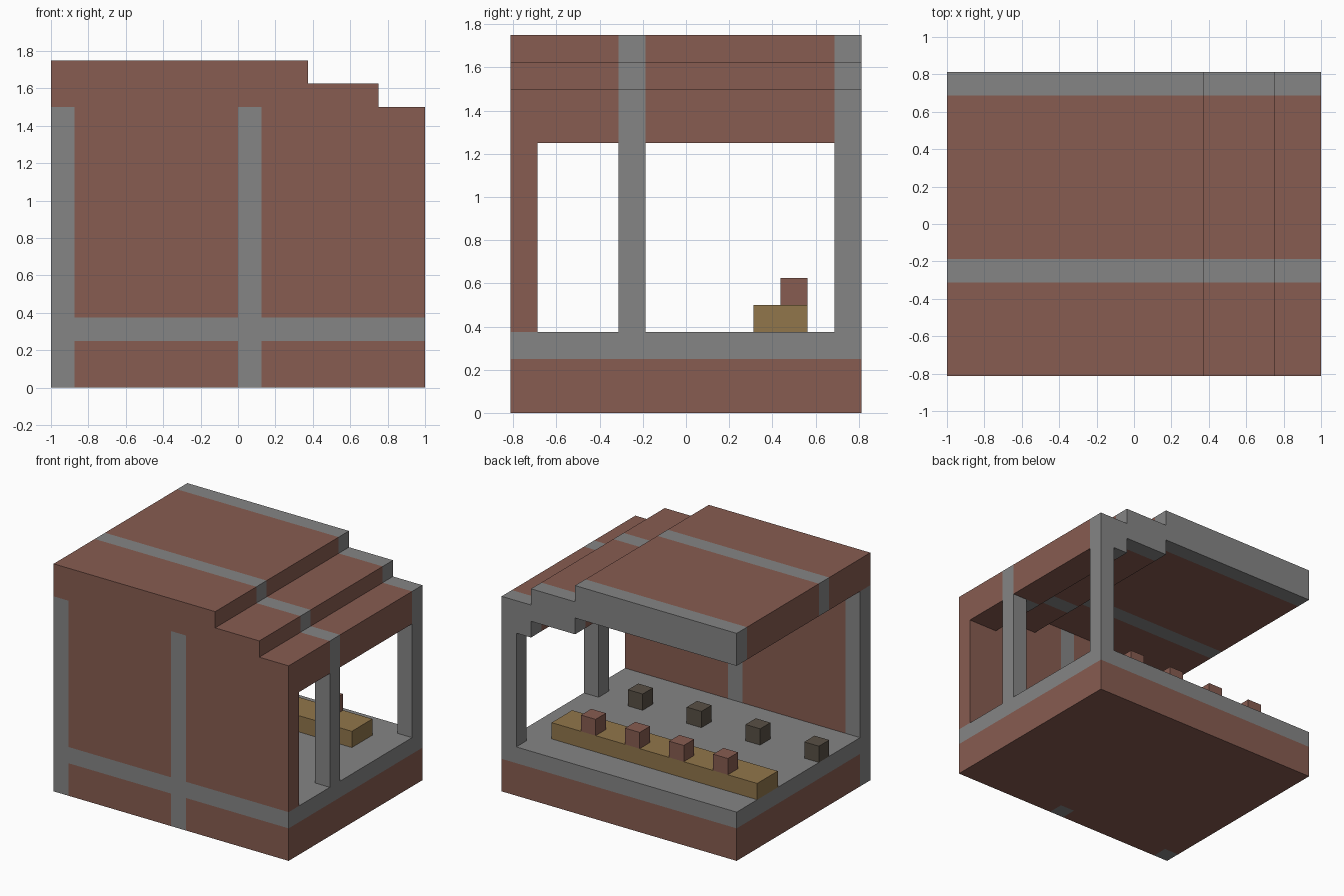
import bpy, bmesh
from mathutils import Vector

cube = bpy.data.objects.get("Cube")
if cube:
    bpy.data.objects.remove(cube, do_unlink=True)

U = 0.125                     # building module
X, Y = 1.0, 6.5 * U           # half width and half depth


def material(name, rgb):
    mat = bpy.data.materials.new(name)
    mat.use_nodes = True
    mat.diffuse_color = (*rgb, 1)
    for node in mat.node_tree.nodes:
        if node.type == 'BSDF_PRINCIPLED':
            node.inputs["Base Color"].default_value = (*rgb, 1)
    return mat


BROWN = material("red_brown", (0.242, 0.107, 0.082))
GREY = material("stone_grey", (0.235, 0.235, 0.235))
TAN = material("tan_wood", (0.283, 0.181, 0.07))
DARK = material("dark_wood", (0.098, 0.08, 0.06))


def prism(name, profile, y0, y1, mats, cuts=(), rule=None):
    """Extrude an (x, z) outline along y, cut it, then colour faces by a rule."""
    bm = bmesh.new()
    face = bm.faces.new([bm.verts.new((x, y0, z)) for x, z in profile])
    out = bmesh.ops.extrude_face_region(bm, geom=[face])
    moved = [v for v in out["geom"] if isinstance(v, bmesh.types.BMVert)]
    bmesh.ops.translate(bm, verts=moved, vec=(0, y1 - y0, 0))
    for axis, value in cuts:
        normal = Vector((axis == 'x', axis == 'y', axis == 'z'))
        bmesh.ops.bisect_plane(bm, geom=bm.verts[:] + bm.edges[:] + bm.faces[:],
                               plane_co=normal * value, plane_no=normal)
    bmesh.ops.recalc_face_normals(bm, faces=bm.faces[:])
    if rule:
        for f in bm.faces:
            f.material_index = int(rule(f.calc_center_bounds()))
    mesh = bpy.data.meshes.new(name)
    bm.to_mesh(mesh)
    bm.free()
    for mat in mats:
        mesh.materials.append(mat)
    obj = bpy.data.objects.new(name, mesh)
    bpy.context.collection.objects.link(obj)
    return obj


def box(name, x0, x1, y0, y1, z0, z1, mats, **kw):
    return prism(name, [(x0, z0), (x1, z0), (x1, z1), (x0, z1)], y0, y1, mats, **kw)


# Levels and shared lines
FLOOR_LOW, FLOOR = 2 * U, 3 * U
WALL_IN = -Y + U              # inner face of the front wall
MID0, MID1 = -2.5 * U, -1.5 * U   # middle beam
STEP_A, STEP_B = 3 * U, 6 * U     # roof steps
underside = [(-X, 12 * U), (STEP_A, 12 * U), (STEP_A, 11 * U),
             (STEP_B, 11 * U), (STEP_B, 10 * U), (X, 10 * U)]
topside = [(x, z + 2 * U) for x, z in reversed(underside)]
post_cuts = [('x', -X + U), ('x', 0), ('x', U)]


def on_front_post(c):
    return c.x < -X + U or 0 < c.x < U


def on_roof_beam(c):
    return c.y > Y - U or MID0 < c.y < MID1


# Foundation, with the front posts running through it
box("foundation", -X, X, -Y, Y, 0, FLOOR_LOW, [BROWN, GREY],
    cuts=post_cuts + [('y', WALL_IN)],
    rule=lambda c: c.y < WALL_IN and on_front_post(c))
box("floor", -X, X, -Y, Y, FLOOR_LOW, FLOOR, [GREY])

# Front wall up to the stepped underside of the roof
prism("front_wall", underside + [(X, FLOOR), (-X, FLOOR)], -Y, WALL_IN,
      [BROWN, GREY], cuts=post_cuts, rule=on_front_post)

# Stepped roof with beams
prism("roof", underside + topside, -Y, Y, [BROWN, GREY],
      cuts=[('y', MID0), ('y', MID1), ('y', Y - U)], rule=on_roof_beam)

# Posts on the open side
for label, y in (("middle", MID0), ("back", Y - U)):
    box(f"{label}_post", X - U, X, y, y + U, FLOOR, 10 * U, [GREY])

# Long counter with small blocks on it, and a row of stools on the floor
box("counter", -X, STEP_B, 2.5 * U, 4.5 * U, FLOOR, 4 * U, [TAN])
for i in range(4):
    x = (3 * i - 6) * U
    box(f"counter_block_{i + 1}", x, x + U, 3.5 * U, 4.5 * U, 4 * U, 5 * U, [BROWN])
    x = (4 * i - 8) * U
    box(f"stool_{i + 1}", x, x + U, MID0, MID1, FLOOR, 4 * U, [DARK])
